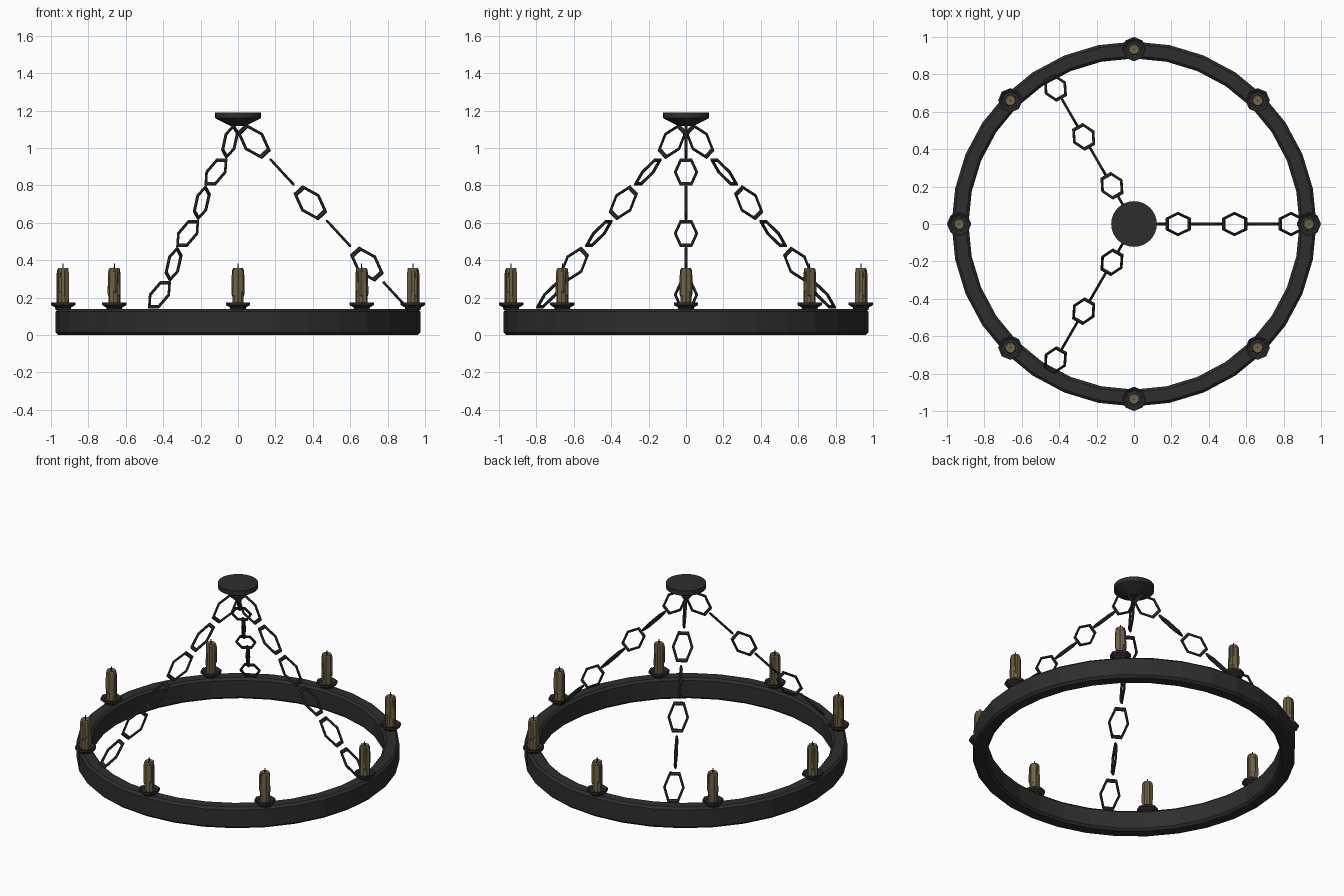
import bpy, bmesh, math
from mathutils import Matrix, Vector

if "Cube" in bpy.data.objects:
    bpy.data.objects.remove(bpy.data.objects["Cube"], do_unlink=True)


def material(name, rgb):
    m = bpy.data.materials.new(name)
    m.use_nodes = True
    m.diffuse_color = (*rgb, 1)
    m.node_tree.nodes["Principled BSDF"].inputs["Base Color"].default_value = (*rgb, 1)
    return m


IRON = material("dark iron", (0.027, 0.027, 0.028))
WAX = material("tallow wax", (0.16, 0.122, 0.062))
WICK = material("burnt wick", (0.008, 0.008, 0.008))


def lathe(name, profile, sides, mat, closed=False, place=Matrix(), phase=0.0):
    """Spin a (radius, height) profile about z; open profiles get end caps."""
    bm = bmesh.new()
    rings = []
    for r, z in profile:
        angles = [math.tau * i / sides + phase for i in range(sides)]
        rings.append([bm.verts.new((r * math.cos(a), r * math.sin(a), z)) for a in angles])
    pairs = list(zip(rings, rings[1:]))
    if closed:
        pairs.append((rings[-1], rings[0]))
    for low, high in pairs:
        for i in range(sides):
            j = (i + 1) % sides
            bm.faces.new((low[i], low[j], high[j], high[i]))
    if not closed:
        bm.faces.new(rings[0])
        bm.faces.new(rings[-1])
    bmesh.ops.recalc_face_normals(bm, faces=bm.faces)
    mesh = bpy.data.meshes.new(name)
    bm.to_mesh(mesh)
    bm.free()
    mesh.materials.append(mat)
    obj = bpy.data.objects.new(name, mesh)
    obj.matrix_world = place
    bpy.context.collection.objects.link(obj)
    return obj


def bevelled_band(inner, outer, bottom, top, b):
    return [(inner + b, bottom), (outer - b, bottom), (outer, bottom + b), (outer, top - b),
            (outer - b, top), (inner + b, top), (inner, top - b), (inner, bottom + b)]


# Main hoop and ceiling mount
lathe("hoop", bevelled_band(0.885, 0.975, 0, 0.14, 0.014), 32, IRON, closed=True)
lathe("ceiling_mount", [(0.04, 1.118), (0.115, 1.155), (0.122, 1.16), (0.122, 1.19)], 32, IRON)

# Three chains of stretched six-sided links, alternately turned a quarter
wire = [(0.0575 + 0.008 * math.cos(a), 0.008 * math.sin(a))
        for a in (math.tau * k / 6 for k in range(6))]
first, last = Vector((0.085, 0, 1.035)), Vector((0.84, 0, 0.215))
along = (last - first).normalized()
side = Vector((0, 1, 0))
across = along.cross(side)
for c in range(3):
    turn = Matrix.Rotation(math.tau * c / 3, 4, "Z")
    for n in range(6):
        wide, thin = (across, side) if n % 2 == 0 else (side, across)
        basis = Matrix((wide, along, thin)).transposed().to_4x4()
        place = (turn @ Matrix.Translation(first.lerp(last, n / 5)) @ basis
                 @ Matrix.Diagonal((1, 1.73, 1, 1)))
        lathe(f"chain_{c + 1}_link_{n + 1}", wire, 6, IRON, closed=True, place=place)

# Eight candles with drip dishes
for c in range(8):
    place = Matrix.Rotation(math.tau * c / 8, 4, "Z") @ Matrix.Translation((0.935, 0, 0))
    lathe(f"candle_dish_{c + 1}", [(0.04, 0.135), (0.044, 0.148), (0.065, 0.16), (0.065, 0.174),
                                   (0.058, 0.174), (0.045, 0.164)], 8, IRON, place=place)
    lathe(f"candle_{c + 1}", [(0.031, 0.15), (0.03, 0.35), (0.027, 0.358), (0.016, 0.355)],
          10, WAX, place=place)
    lathe(f"candle_wick_{c + 1}", [(0.004, 0.35), (0.003, 0.382)], 5, WICK, place=place)
    # Wax runs down the sides, of uneven length
    for d in range(7):
        a = math.tau * d / 7
        spot = place @ Matrix.Translation((0.027 * math.cos(a), 0.027 * math.sin(a), 0))
        foot = 0.165 + 0.02 * (d * 3 % 4)
        lathe(f"candle_{c + 1}_drip_{d + 1}",
              [(0.004, foot), (0.009, foot + 0.012), (0.007, 0.335), (0.003, 0.354)],
              5, WAX, place=spot, phase=a)
